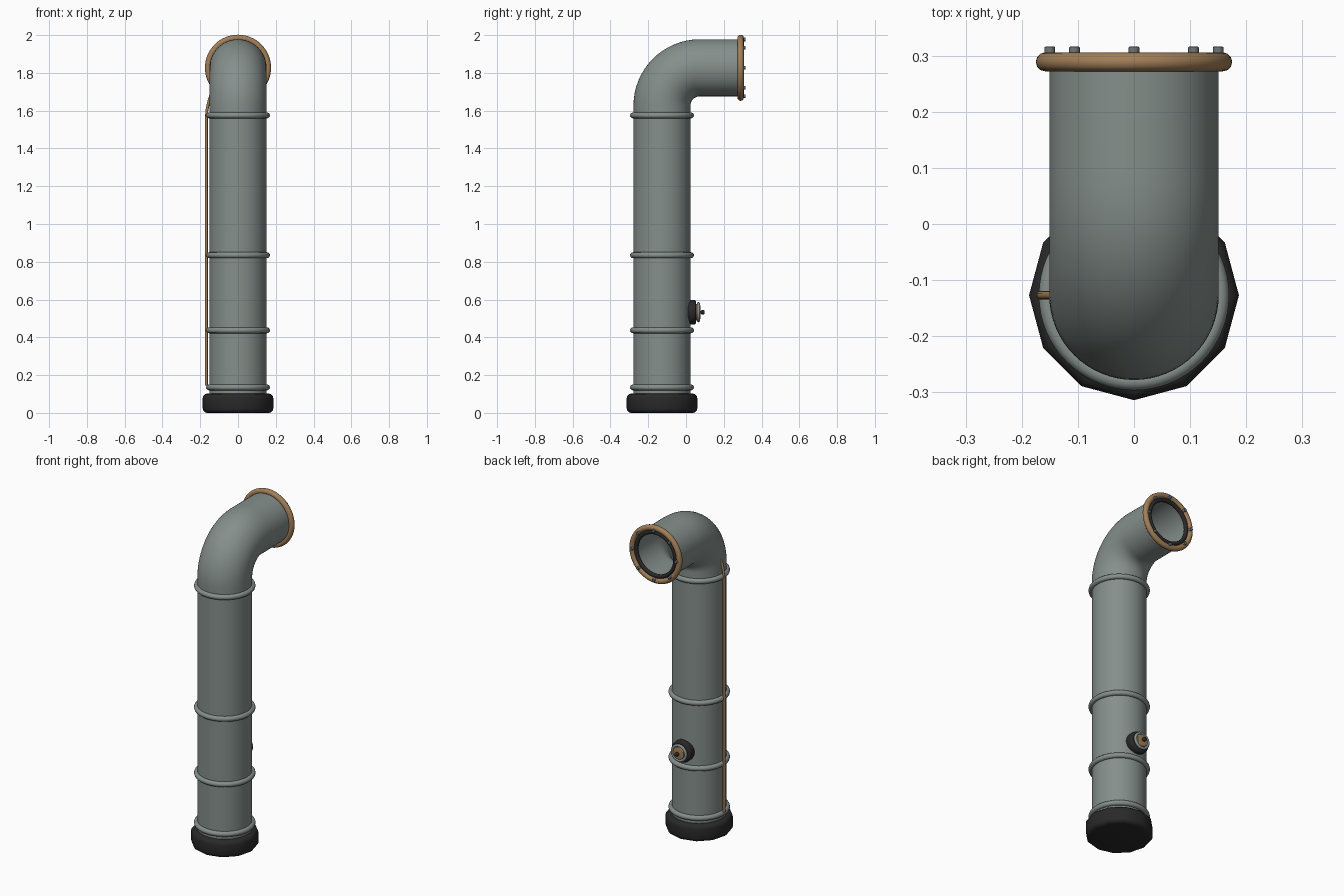
import bpy, bmesh, math
from mathutils import Vector, Matrix

if "Cube" in bpy.data.objects:
    bpy.data.objects.remove(bpy.data.objects["Cube"])

PIPE_Y, PIPE_R = -0.127, 0.151      # upright axis and radius
MOUTH_Z, MOUTH_Y = 1.827, 0.289     # opening centre
BEND = 0.20                         # elbow radius
TO_Y = Matrix.Rotation(-math.pi / 2, 4, 'X')


def material(name, rgb):
    m = bpy.data.materials.new(name)
    m.diffuse_color = (*rgb, 1)
    m.use_nodes = True
    m.node_tree.nodes["Principled BSDF"].inputs["Base Color"].default_value = m.diffuse_color
    return m


steel = material("grey_green_steel", (0.235, 0.275, 0.258))
brass = material("brass", (0.36, 0.21, 0.095))
rubber = material("black_rubber", (0.022, 0.022, 0.022))
bolt_grey = material("bolt_grey", (0.15, 0.17, 0.17))


def finish(name, bm, mat, matrix=Matrix()):
    bm.transform(matrix)
    bmesh.ops.recalc_face_normals(bm, faces=bm.faces)
    me = bpy.data.meshes.new(name)
    bm.to_mesh(me)
    bm.free()
    me.materials.append(mat)
    ob = bpy.data.objects.new(name, me)
    bpy.context.collection.objects.link(ob)
    me.shade_smooth()
    me.set_sharp_from_angle(angle=math.radians(40))
    return ob


def lathe(name, profile, mat, loc, seg=48, along_y=False, closed=False):
    """Revolve (radius, height) points about z, or about y when along_y."""
    bm = bmesh.new()
    rings = []
    for r, h in profile:
        if r == 0:
            rings.append([bm.verts.new((0, 0, h))] * seg)
        else:
            rings.append([bm.verts.new((r * math.cos(2 * math.pi * i / seg),
                                        r * math.sin(2 * math.pi * i / seg), h))
                          for i in range(seg)])
    pairs = list(zip(rings, rings[1:]))
    if closed:
        pairs.append((rings[-1], rings[0]))
    for a, b in pairs:
        for i in range(seg):
            j = (i + 1) % seg
            bm.faces.new(list(dict.fromkeys((a[i], a[j], b[j], b[i]))))
    return finish(name, bm, mat,
                  Matrix.Translation(loc) @ (TO_Y if along_y else Matrix()))


def torus(name, major, minor, mat, loc, along_y=False):
    circle = [(major + minor * math.cos(k * math.pi / 6),
               minor * math.sin(k * math.pi / 6)) for k in range(12)]
    return lathe(name, circle, mat, loc, 64, along_y, closed=True)


def disc(r, h0, h1, b):
    """Profile of a solid disc with rounded rims."""
    arc = [(b * math.sin(t), b * math.cos(t))
           for t in (0, math.pi / 6, math.pi / 3, math.pi / 2)]
    low = [(r - b + s, h0 + b - c) for s, c in arc]
    high = [(r - b + s, h1 - b + c) for s, c in reversed(arc)]
    return [(0, h0)] + low + high + [(0, h1)]


def tube(name, path, radius, mat, seg, caps):
    """Sweep a circle along a path lying in one vertical plane."""
    pts = [Vector(p) for p in path]
    plane = Vector((1, 0, 0)) if abs(pts[0].x - pts[-1].x) < 1e-6 else Vector((0, 1, 0))
    bm = bmesh.new()
    rings = []
    for i, p in enumerate(pts):
        t = (pts[min(i + 1, len(pts) - 1)] - pts[max(i - 1, 0)]).normalized()
        n = t.cross(plane)
        rings.append([bm.verts.new(p + radius * (plane * math.cos(2 * math.pi * k / seg)
                                                 + n * math.sin(2 * math.pi * k / seg)))
                      for k in range(seg)])
    for a, b in zip(rings, rings[1:]):
        for i in range(seg):
            j = (i + 1) % seg
            bm.faces.new((a[i], a[j], b[j], b[i]))
    if caps:
        bm.faces.new(rings[0])
        bm.faces.new(rings[-1])
    return finish(name, bm, mat)


# Hollow pipe: upright, quarter bend, short horizontal run
bend_z = MOUTH_Z - BEND
path = [(0, PIPE_Y, 0.02), (0, PIPE_Y, bend_z - 0.02)]
for k in range(17):
    a = k * math.pi / 32
    path.append((0, PIPE_Y + BEND * (1 - math.cos(a)), bend_z + BEND * math.sin(a)))
path += [(0, PIPE_Y + BEND + 0.02, MOUTH_Z), (0, MOUTH_Y, MOUTH_Z)]
tube("pipe", path, PIPE_R, steel, 64, False)

# Twelve-sided rubber foot
lathe("rubber_foot", disc(0.187, 0.0, 0.102, 0.024), rubber, (0, PIPE_Y, 0), 12)

# Reinforcing bands
for i, z in enumerate((0.135, 0.437, 0.835, 1.575)):
    torus(f"band_{i + 1}", 0.154, 0.0155, steel, (0, PIPE_Y, z))

# Mouth flange, gasket and eight bolts
mouth = Vector((0, MOUTH_Y, MOUTH_Z))
torus("mouth_flange", 0.158, 0.017, brass, mouth, True)
torus("mouth_gasket", 0.131, 0.012, rubber, mouth, True)
for i in range(8):
    a = i * math.pi / 4
    lathe(f"flange_bolt_{i + 1}", disc(0.0095, -0.005, 0.027, 0.002), bolt_grey,
          mouth + Vector((0.15 * math.cos(a), 0, 0.15 * math.sin(a))), 12, True)

# Thin side line that bends into the elbow
tube("side_line", [(-0.167, PIPE_Y, 0.145), (-0.167, PIPE_Y, 0.8), (-0.167, PIPE_Y, 1.56),
                   (-0.165, PIPE_Y, 1.60), (-0.157, PIPE_Y, 1.64), (-0.142, PIPE_Y, 1.69)],
     0.0075, brass, 12, True)

# Valve on the back
valve = Vector((0, 0, 0.533))
lathe("valve_base", disc(0.065, 0.0, 0.054, 0.012), rubber, valve, 32, True)
lathe("valve_collar", disc(0.044, 0.05, 0.066, 0.003), brass, valve, 32, True)
torus("valve_ring", 0.045, 0.0085, steel, valve + Vector((0, 0.066, 0)), True)
lathe("valve_face", disc(0.037, 0.06, 0.076, 0.004), brass, valve, 32, True)
lathe("valve_stem", disc(0.007, 0.07, 0.088, 0.001), brass, valve, 12, True)
lathe("valve_knob", disc(0.012, 0.079, 0.099, 0.008), rubber, valve, 16, True)
